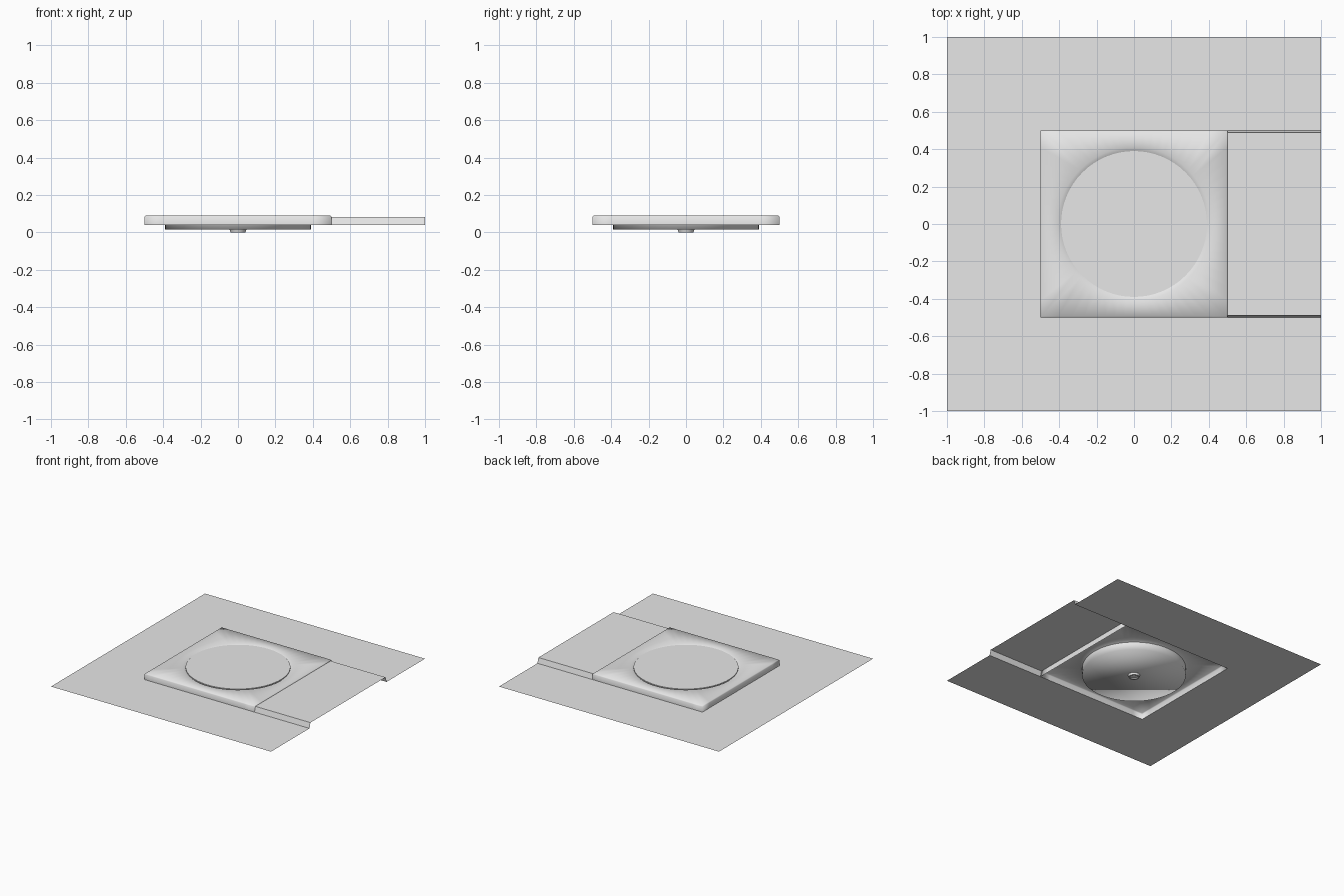
import bpy, bmesh, math

old = bpy.data.objects.get("Cube")
if old:
    bpy.data.objects.remove(old, do_unlink=True)

SEGMENTS = 64
GROUND_Z = 0.04
TOP_Z = 0.09

grey = bpy.data.materials.new("light grey")
grey.use_nodes = True
grey.diffuse_color = (0.8, 0.8, 0.8, 1)
grey.node_tree.nodes["Principled BSDF"].inputs["Base Color"].default_value = (0.8, 0.8, 0.8, 1)


def finish(name, bm, smooth_limit=None, recalc=True):
    """Turn a bmesh into an object; edges steeper than the limit stay sharp."""
    if recalc:
        bmesh.ops.recalc_face_normals(bm, faces=bm.faces)
    if smooth_limit:
        for face in bm.faces:
            face.smooth = True
        for edge in bm.edges:
            edge.smooth = edge.calc_face_angle(0) < math.radians(smooth_limit)
    mesh = bpy.data.meshes.new(name)
    bm.to_mesh(mesh)
    bm.free()
    mesh.materials.append(grey)
    obj = bpy.data.objects.new(name, mesh)
    bpy.context.collection.objects.link(obj)
    return obj


def ring(bm, size, z, square=False):
    """A circle, or the same points pushed out to a square."""
    points = []
    for i in range(SEGMENTS):
        a = 2 * math.pi * i / SEGMENTS
        c, s = math.cos(a), math.sin(a)
        k = size / max(abs(c), abs(s)) if square else size
        points.append(bm.verts.new((c * k, s * k, z)))
    return points


def bridge(bm, rings):
    """Skin the rings from the lowest inner one outward."""
    for a, b in zip(rings, rings[1:]):
        for i in range(SEGMENTS):
            j = (i + 1) % SEGMENTS
            bm.faces.new((a[i], b[i], b[j], a[j]))


def strip(name, profile, x0, x1):
    """Sweep a y-z profile along x as an open sheet."""
    bm = bmesh.new()
    rows = [[bm.verts.new((x, y, z)) for y, z in profile] for x in (x0, x1)]
    for i in range(len(profile) - 1):
        bm.faces.new((rows[0][i], rows[1][i], rows[1][i + 1], rows[0][i + 1]))
    return finish(name, bm, recalc=False)


# Ground sheet with an opening under the pad and the walkway
bm = bmesh.new()
outline = [(-1, -1), (1, -1), (1, -0.5), (-0.5, -0.5),
           (-0.5, 0.5), (1, 0.5), (1, 1), (-1, 1)]
v = [bm.verts.new((x, y, GROUND_Z)) for x, y in outline]
for corners in ((0, 1, 2, 3), (0, 3, 4, 7), (4, 5, 6, 7)):
    bm.faces.new([v[i] for i in corners])
finish("ground_sheet", bm, recalc=False)

# Raised square pad: hollow shell with a round opening and a soft outer edge
bm = bmesh.new()
bridge(bm, [ring(bm, 0.39, TOP_Z - 0.01),
            ring(bm, 0.41, TOP_Z),
            ring(bm, 0.495, TOP_Z, True),
            ring(bm, 0.5, TOP_Z - 0.007, True),
            ring(bm, 0.5, GROUND_Z, True)])
finish("raised_pad", bm, 62, recalc=False)

# Round plate filling the opening and reaching below the ground
bm = bmesh.new()
top = ring(bm, 0.39, TOP_Z - 0.003)
bottom = ring(bm, 0.39, 0.016)
bridge(bm, [top, bottom])
bm.faces.new(top)
bm.faces.new(bottom[::-1])
bmesh.ops.recalc_face_normals(bm, faces=bm.faces)
for face in bm.faces:
    face.smooth = True
for i in range(SEGMENTS):
    bm.edges.get((top[i], top[i - 1])).smooth = False
finish("round_plate", bm)

# Small stud under the plate, with a shallow recess
bm = bmesh.new()
rings = [ring(bm, 0.045, 0.016), ring(bm, 0.04, 0),
         ring(bm, 0.03, 0), ring(bm, 0.03, 0.008)]
bridge(bm, rings)
bm.faces.new(rings[-1])
finish("centre_stud", bm, 40)

# Walkway from the pad to the edge, open at its end
strip("walkway", [(-0.5, GROUND_Z), (-0.488, 0.083), (0.488, 0.083), (0.5, GROUND_Z)], 0.5, 1)
